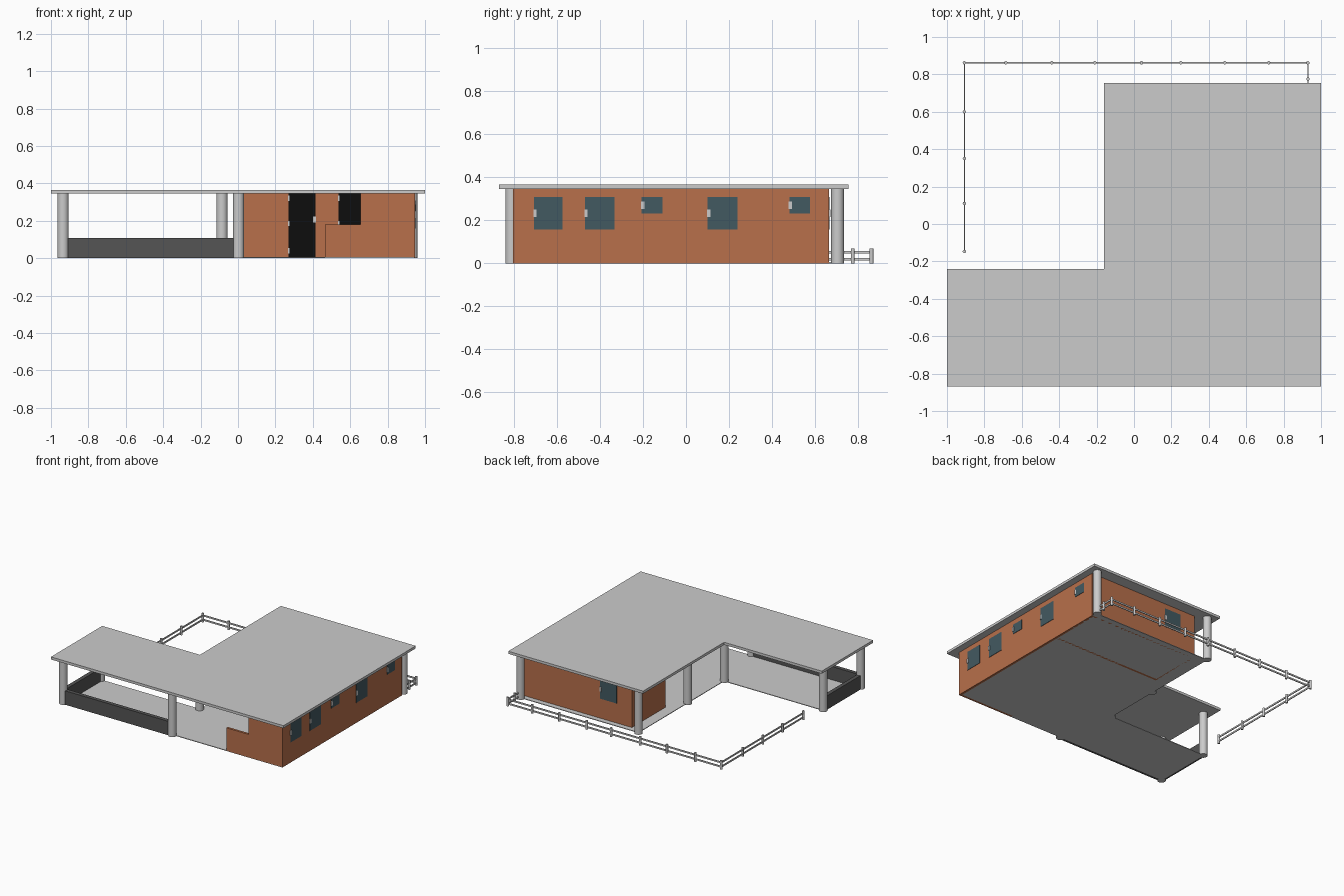
import bpy, bmesh, math
from mathutils import Vector

if "Cube" in bpy.data.objects:
    bpy.data.objects.remove(bpy.data.objects["Cube"])

def material(name, rgb):
    m = bpy.data.materials.new(name)
    m.diffuse_color = (*rgb, 1)
    m.use_nodes = True
    m.node_tree.nodes["Principled BSDF"].inputs["Base Color"].default_value = m.diffuse_color
    return m

BRICK = material("brick", (0.48, 0.16, 0.07))
DARK = material("dark_grey", (0.09, 0.09, 0.09))
GLASS = material("glass", (0.055, 0.1, 0.12))
BLACK = material("door_black", (0.004, 0.004, 0.004))

def finish(name, bm, mat=None):
    bmesh.ops.recalc_face_normals(bm, faces=bm.faces)
    me = bpy.data.meshes.new(name)
    bm.to_mesh(me)
    bm.free()
    ob = bpy.data.objects.new(name, me)
    bpy.context.collection.objects.link(ob)
    if mat:
        me.materials.append(mat)
    return ob

def prism(name, pts, offset, mat=None):
    """Extrude a closed 3D outline by an offset."""
    bm = bmesh.new()
    f = bm.faces.new([bm.verts.new(p) for p in pts])
    r = bmesh.ops.extrude_face_region(bm, geom=[f])
    bmesh.ops.translate(bm, vec=offset, verts=[v for v in r["geom"] if isinstance(v, bmesh.types.BMVert)])
    return finish(name, bm, mat)

def box(name, x0, x1, y0, y1, z0, z1, mat=None):
    return prism(name, [(x0, y0, z0), (x1, y0, z0), (x1, y1, z0), (x0, y1, z0)], (0, 0, z1 - z0), mat)

def rod(name, a, b, r, n=24):
    a, b = Vector(a), Vector(b)
    d = b - a
    bpy.ops.mesh.primitive_cylinder_add(vertices=n, radius=r, depth=d.length, location=(a + b) / 2,
                                        rotation=d.to_track_quat('Z', 'Y').to_euler())
    ob = bpy.context.object
    ob.name = name
    bpy.ops.object.shade_smooth_by_angle(angle=math.radians(40))
    return ob

def l_outline(x0, x1, xi, y0, yi, y1, z):
    return [(x0, y0, z), (x1, y0, z), (x1, y1, z), (xi, y1, z), (xi, yi, z), (x0, yi, z)]

H, T = 0.345, 0.018   # wall height and thickness

# L-shaped roof and floor slabs
prism("roof", l_outline(-1, 1, -0.16, -0.87, -0.24, 0.755, H), (0, 0, 0.02))
prism("floor", l_outline(-0.935, 0.94, -0.085, -0.805, -0.345, 0.705, 0), (0, 0, 0.005))

# round columns
for i, (x, y) in enumerate([(-0.935, -0.81), (0.003, -0.81), (-0.935, -0.35), (-0.085, -0.35),
                            (-0.085, 0.1), (-0.085, 0.705), (0.93, 0.705)]):
    rod(f"column_{i}", (x, y, 0), (x, y, H), 0.03)

# low parapet around the terrace
box("parapet_front", -0.935, 0.0, -0.825, -0.795, 0, 0.108, DARK)
box("parapet_left", -0.95, -0.92, -0.795, -0.35, 0, 0.108, DARK)

# brick walls; the front one has an open serving hatch
box("wall_right", 0.945 - T, 0.945, -0.805, 0.665, 0, H, BRICK)
box("wall_back", 0, 0.945 - T, 0.665 - T, 0.665, 0, H, BRICK)
box("wall_left", 0, T, 0.25, 0.665 - T, 0, H, BRICK)
box("wall_inner", T, 0.945 - T, 0.25, 0.25 + T, 0, H, BRICK)
prism("wall_front", [(0.465, -0.805, 0), (0.945 - T, -0.805, 0), (0.945 - T, -0.805, H),
                     (0.655, -0.805, H), (0.655, -0.805, 0.18), (0.465, -0.805, 0.18)], (0, T, 0), BRICK)

# windows with handles in the right wall
E = 0.003
for i, (y0, y1, z0) in enumerate([(-0.707, -0.573, 0.158), (-0.47, -0.333, 0.158), (-0.206, -0.109, 0.232),
                                  (0.1, 0.24, 0.158), (0.48, 0.577, 0.232)]):
    box(f"window_{i}", 0.945 - T - E, 0.945 + E, y0, y1, z0, 0.307, GLASS)
    zc = (z0 + 0.307) / 2
    box(f"window_handle_{i}", 0.945, 0.951, y0 - 0.003, y0 + 0.013, zc - 0.018, zc + 0.018)

# window in the back wall
box("window_back", 0.13, 0.272, 0.665 - T - E, 0.665 + E, 0.158, 0.307, GLASS)
box("window_handle_back", 0.26, 0.275, 0.665, 0.671, 0.215, 0.25)

# doors in the inner wall with hinges and handle
for i, x in enumerate((0.27, 0.538)):
    box(f"door_{i}", x, x + 0.145, 0.25 - E, 0.25 + T + E, 0.005, H, BLACK)
    for j, z in enumerate((0.04, 0.185, 0.32)):
        box(f"door_hinge_{i}_{j}", x - 0.003, x + 0.006, 0.243, 0.25, z - 0.014, z + 0.014)
    box(f"door_handle_{i}", x + 0.132, x + 0.148, 0.242, 0.25, 0.19, 0.222)

# garden fence: posts and two rails
YB, XL, XR = 0.862, -0.907, 0.93
posts = [(x, YB) for x in (XL, -0.685, -0.44, -0.21, 0.04, 0.25, 0.485, 0.72, XR)]
posts += [(XL, y) for y in (0.6, 0.35, 0.11, -0.147)] + [(XR, 0.775)]
for i, (x, y) in enumerate(posts):
    rod(f"fence_post_{i}", (x, y, 0), (x, y, 0.068), 0.009, 12)
path = [(XL, -0.147), (XL, YB), (XR, YB), (XR, 0.705)]
for z in (0.018, 0.051):
    for i in range(3):
        (xa, ya), (xb, yb) = sorted(path[i:i + 2])
        box(f"fence_rail_{i}_{z}", xa - 0.003, xb + 0.003, min(ya, yb) - 0.003, max(ya, yb) + 0.003,
            z - 0.006, z + 0.006)
